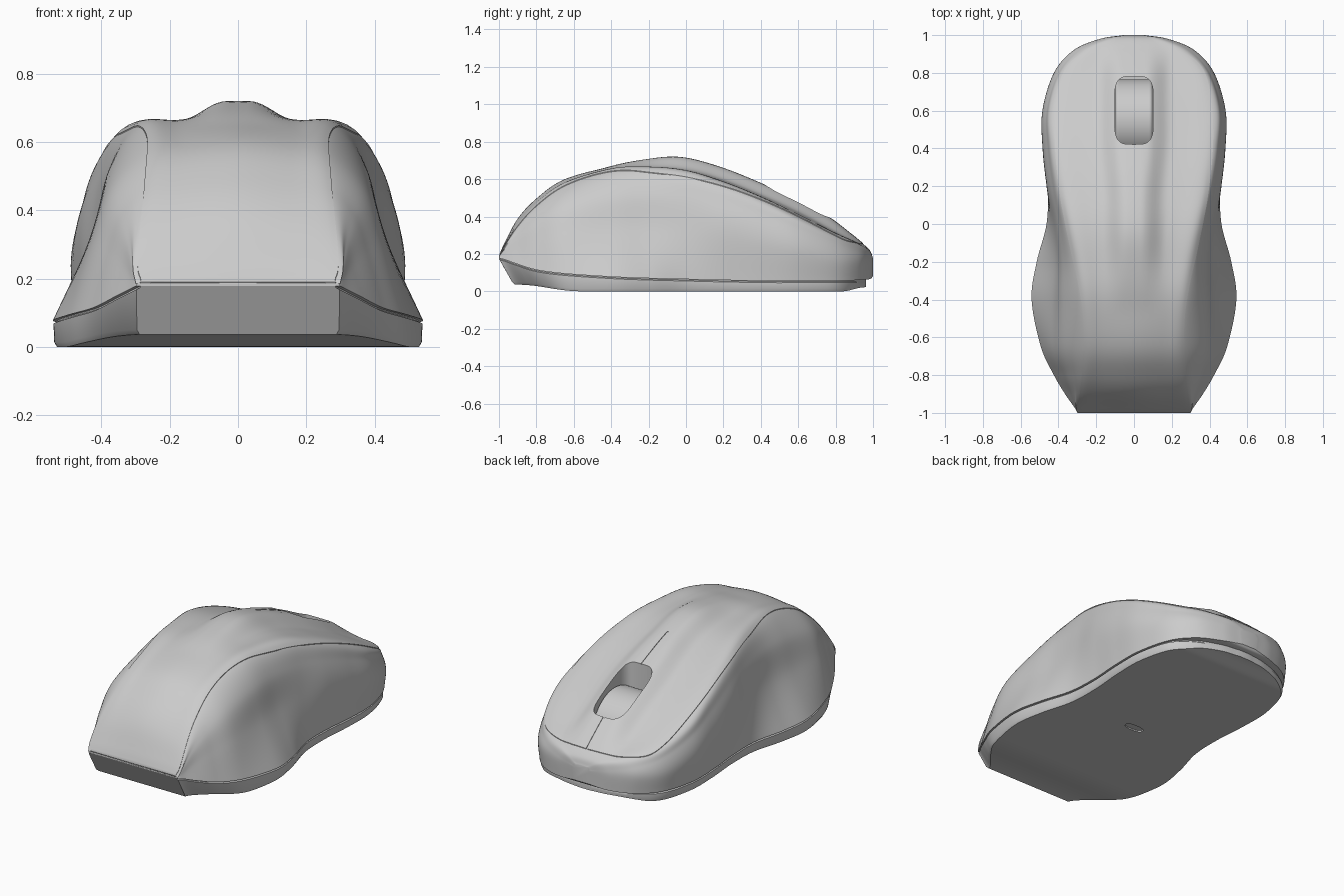
import bpy, bmesh, math
from mathutils import Vector
from mathutils.bvhtree import BVHTree

if "Cube" in bpy.data.objects:
    bpy.data.objects.remove(bpy.data.objects["Cube"])


def catmull(pts, steps):
    """Smooth curve through tuples of any size."""
    out, n = [], len(pts)
    for i in range(n - 1):
        p1, p2 = pts[i], pts[i + 1]
        p0 = pts[i - 1] if i else [2 * a - b for a, b in zip(p1, p2)]
        p3 = pts[i + 2] if i + 2 < n else [2 * b - a for a, b in zip(p1, p2)]
        for k in range(steps):
            t = k / steps
            out.append([b + 0.5 * t * (c - a + t * (2 * a - 5 * b + 4 * c - d + t * (3 * (b - c) + d - a)))
                        for a, b, c, d in zip(p0, p1, p2, p3)])
    return out + [list(pts[-1])]


def ss(a, b, x):
    t = min(max((x - a) / (b - a), 0), 1)
    return t * t * (3 - 2 * t)


def loft(name, rings):
    """Closed solid through closed rings with equal point counts."""
    bm = bmesh.new()
    rows = [[bm.verts.new(p) for p in r] for r in rings]
    n = len(rows[0])
    for a, b in zip(rows, rows[1:]):
        for i in range(n):
            j = (i + 1) % n
            bm.faces.new((a[i], a[j], b[j], b[i]))
    bm.faces.new(rows[0])
    bm.faces.new(rows[-1][::-1])
    bmesh.ops.recalc_face_normals(bm, faces=bm.faces)
    me = bpy.data.meshes.new(name)
    bm.to_mesh(me)
    bm.free()
    ob = bpy.data.objects.new(name, me)
    bpy.context.collection.objects.link(ob)
    return ob


def activate(ob):
    bpy.ops.object.select_all(action='DESELECT')
    ob.select_set(True)
    bpy.context.view_layer.objects.active = ob


def smooth(ob, angle=35):
    activate(ob)
    bpy.ops.object.shade_smooth_by_angle(angle=math.radians(angle))


def prism(name, cx, cy, rx, ry, z0, z1, power=4, n=48):
    """Vertical superellipse prism."""
    def ring(z):
        pts = []
        for k in range(n):
            a = 2 * math.pi * k / n
            c, s = math.cos(a), math.sin(a)
            pts.append((cx + rx * math.copysign(abs(c) ** (2 / power), c),
                        cy + ry * math.copysign(abs(s) ** (2 / power), s), z))
        return pts
    ob = loft(name, [ring(z0), ring(z1)])
    ob.hide_render = True
    return ob


def cut(target, *cutters):
    for c in cutters:
        m = target.modifiers.new("cut", 'BOOLEAN')
        m.operation, m.solver, m.object = 'DIFFERENCE', 'EXACT', c
        activate(target)
        bpy.ops.object.modifier_apply(modifier=m.name)


# Stations: y, centre z, shoulder x/z, flank x/z, seam x/z
STATIONS = [
    (-1.0, .188, .290, .186, .295, .184, .300, .178),
    (-.97, .255, .297, .240, .310, .195, .316, .170),
    (-.90, .385, .285, .347, .338, .23, .365, .145),
    (-.80, .492, .272, .457, .382, .27, .424, .115),
    (-.65, .595, .265, .563, .430, .31, .493, .095),
    (-.40, .660, .280, .640, .432, .32, .542, .078),
    (-.20, .668, .305, .650, .420, .32, .515, .070),
    (0.00, .655, .345, .630, .430, .32, .463, .065),
    (0.20, .600, .385, .570, .462, .32, .456, .060),
    (0.40, .520, .415, .490, .484, .27, .470, .057),
    (0.60, .430, .425, .395, .485, .22, .468, .055),
    (0.80, .320, .365, .300, .424, .17, .413, .057),
    (0.92, .262, .255, .250, .320, .16, .308, .060),
    (0.98, .222, .135, .215, .180, .15, .170, .065),
    (1.00, .178, .040, .176, .055, .15, .045, .080),
]
stations = catmull(STATIONS, 10)


def body_ring(st):
    y, zc, xe, ze, xm, zm, xb, zb = st
    half = [(xb, zb), (xm, zm),
            (xe + .64 * (xm - xe), ze + .39 * (zm - ze)),
            (xe, ze), (.6 * xe, zc - .45 * (zc - ze)), (0, zc)]
    full = half + [(-x, z) for x, z in half[-2::-1]]
    h = .056 * ss(-.5, 0, y) * (1 - ss(.75, 1, y))      # centre ridge
    w = .03 * ss(.1, .5, y)
    return [(x, y, z + h * (1 - ss(.04 + w, .17 + w, abs(x))) * ss(zm, .3 * zm + .7 * zc, z))
            for x, z in catmull(full, 9)]


# Upper shell
body = loft("upper_shell", [body_ring(s) for s in stations])
tree = BVHTree.FromPolygons([v.co.copy() for v in body.data.vertices],
                            [list(p.vertices) for p in body.data.polygons])


# Top panel draped on the shell
def drape(x, y):
    hit = tree.ray_cast(Vector((x, y, 2)), Vector((0, 0, -1)))[0]
    return hit.z if hit else .18


PANEL = [(-.998, .284), (-.96, .294), (-.8, .276), (-.55, .266), (-.35, .29), (-.1, .345), (.15, .392), (.4, .418),
         (.6, .415), (.75, .393), (.85, .345), (.91, .25), (.938, .12), (.945, .02)]
rings = []
for y, w in catmull(PANEL, 8):
    xs = [w * (k / 24 - 1) for k in range(49)]
    zs = [drape(x, y) for x in xs]
    rings.append([(x, y, z + .004) for x, z in zip(xs, zs)] +
                 [(x, y, z - .012) for x, z in zip(xs[::-1], zs[::-1])])
panel = loft("top_panel", rings)


# Base with a groove under the shell and an upswept rear
def base_ring(st):
    y, xb, zb = st[0], st[6], st[7]
    if y > .5:
        zb = .056
    rear, nose = ss(-.55, -1, y), .038 * ss(.75, 1, y)
    bottom = .036 * rear + .022 * ss(.85, 1, y)
    half = [(xb - .014, 0, zb + .012), (xb - .014, 0, zb - .004), (xb - .002, .004 * rear, zb - .010),
            (xb - .004, .070 * rear, bottom + .014), (xb - .012, .085 * rear, bottom)]
    half = [(max(x, .004), y + dy - nose, z) for x, dy, z in half]
    return half + [(-x, yy, z) for x, yy, z in half[::-1]]


base = loft("base", [base_ring(s) for s in stations])

# Wheel opening, button split and sensor recess
slot = prism("wheel_cutter", 0, .602, .104, .18, .13, .9)
split_rear = prism("split_cutter_rear", 0, .30, .005, .13, .1, .9, 12)
split_nose = prism("split_cutter_nose", 0, .865, .005, .10, .1, .9, 12)
sensor = prism("sensor_cutter", 0, 0, .06, .025, -.1, .008, 2.5)
cut(body, slot)
cut(panel, slot, split_rear, split_nose)
cut(base, sensor)
for c in (slot, split_rear, split_nose, sensor):
    bpy.data.objects.remove(c)

# Scroll wheel
bpy.ops.mesh.primitive_cylinder_add(vertices=64, radius=.215, depth=.196,
                                    location=(0, .55, .24), rotation=(0, math.pi / 2, 0))
wheel = bpy.context.object
wheel.name = "scroll_wheel"
bev = wheel.modifiers.new("rounded_rim", 'BEVEL')
bev.width, bev.segments = .015, 4

for ob in (body, panel, base, wheel):
    smooth(ob)
